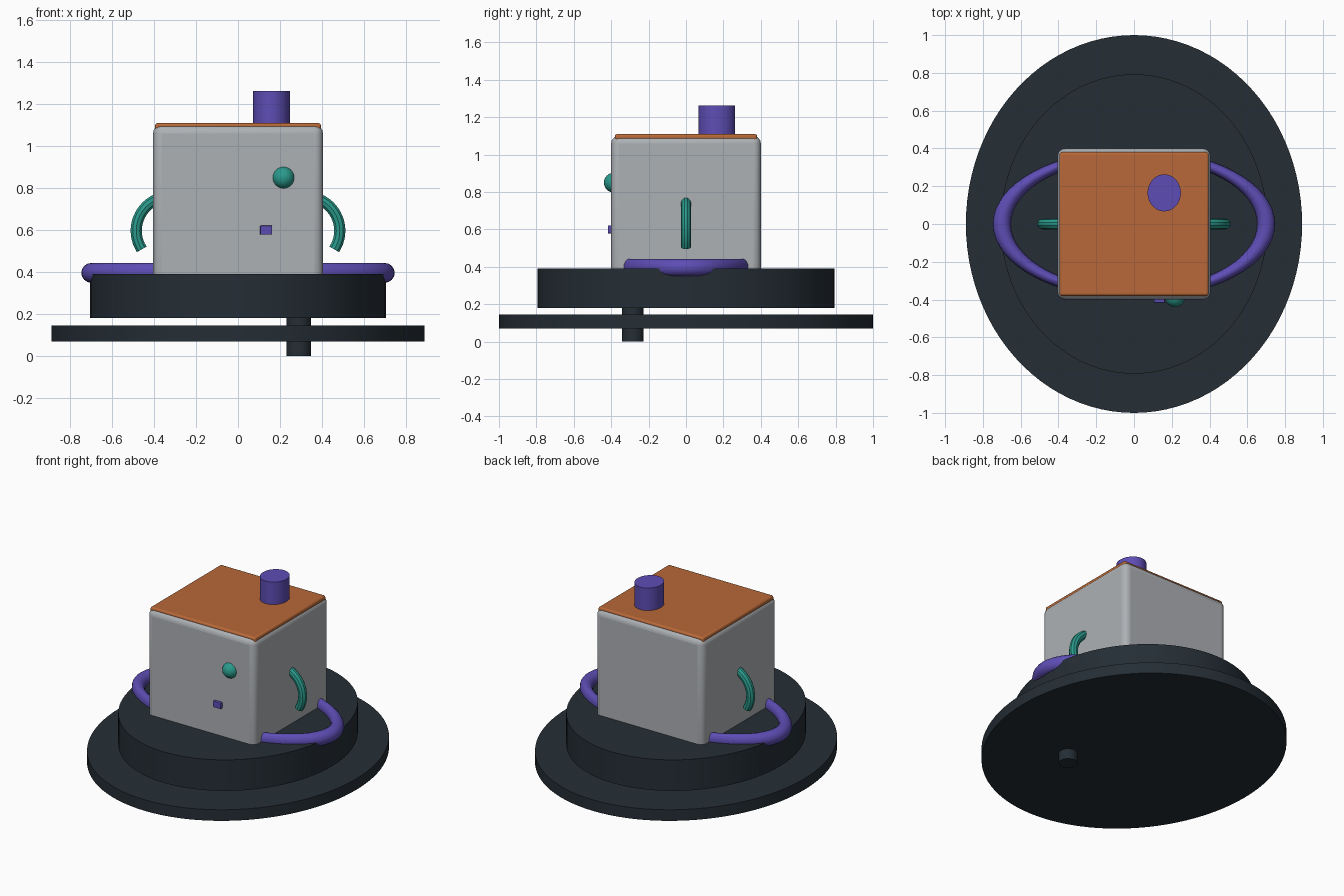
import bpy
import math
from mathutils import Matrix, Vector

cube = bpy.data.objects.get("Cube")
if cube:
    bpy.data.objects.remove(cube, do_unlink=True)


def material(name, rgb):
    m = bpy.data.materials.new(name)
    m.use_nodes = True
    m.diffuse_color = (*rgb, 1)
    m.node_tree.nodes["Principled BSDF"].inputs["Base Color"].default_value = (*rgb, 1)
    return m


slate = material("dark slate", (0.018, 0.027, 0.036))
grey = material("light grey", (0.42, 0.44, 0.46))
orange = material("burnt orange", (0.48, 0.14, 0.04))
purple = material("violet", (0.11, 0.075, 0.46))
teal = material("teal", (0.023, 0.32, 0.26))


def finish(name, mat, scale=(1, 1, 1)):
    """Name, size, colour and smooth the object just added."""
    ob = bpy.context.object
    ob.name = name
    ob.scale = scale
    bpy.ops.object.transform_apply(location=False, rotation=False, scale=True)
    ob.data.materials.append(mat)
    bpy.ops.object.shade_smooth_by_angle(angle=math.radians(35))
    return ob


def drum(name, mat, x, y, rx, ry, z0, z1, sides=64):
    bpy.ops.mesh.primitive_cylinder_add(vertices=sides, radius=1, depth=1,
                                        location=(x, y, (z0 + z1) / 2))
    return finish(name, mat, (rx, ry, z1 - z0))


def box(name, mat, centre, size, bevel, segments):
    bpy.ops.mesh.primitive_cube_add(size=1, location=centre)
    ob = finish(name, mat, size)
    mod = ob.modifiers.new("rounded edges", 'BEVEL')
    mod.width = bevel
    mod.segments = segments
    bpy.ops.object.modifier_apply(modifier=mod.name)
    bpy.ops.object.shade_smooth_by_angle(angle=math.radians(35))
    return ob


def arm(name, side):
    """Curved tube leaving the body and hooking down and outwards."""
    curve = bpy.data.curves.new(name, 'CURVE')
    curve.dimensions = '3D'
    curve.bevel_depth = 0.028
    curve.bevel_resolution = 3
    curve.use_fill_caps = True
    steps = 20
    spline = curve.splines.new('POLY')
    spline.points.add(steps)
    for i, point in enumerate(spline.points):
        a = math.radians(90 - 123 * i / steps)
        point.co = (side * (0.322 + 0.163 * math.cos(a)), 0,
                    0.597 + 0.163 * math.sin(a), 1)
    ob = bpy.data.objects.new(name, curve)
    bpy.context.collection.objects.link(ob)
    bpy.ops.object.select_all(action='DESELECT')
    ob.select_set(True)
    bpy.context.view_layer.objects.active = ob
    bpy.ops.object.convert(target='MESH')
    return finish(name, teal)


# Oval base, raised platform and the pin through them
drum("base_plate", slate, 0, 0, 0.89, 1.0, 0.07, 0.145, 96)
drum("platform", slate, 0, 0, 0.706, 0.793, 0.18, 0.39, 96)
drum("pin", slate, 0.29, -0.285, 0.058, 0.058, 0, 0.25, 32)

# Boxy body with its lid and chimney
box("body", grey, (0, 0, 0.70), (0.81, 0.80, 0.80), 0.04, 4)
box("lid", orange, (0, 0, 1.085), (0.79, 0.76, 0.05), 0.012, 3)
drum("chimney", purple, 0.16, 0.165, 0.088, 0.098, 1.05, 1.262, 48)

# Oval ring round the foot of the body
bpy.ops.mesh.primitive_torus_add(major_segments=64, minor_segments=16,
                                 major_radius=0.70, minor_radius=0.047,
                                 location=(0, 0, 0.396))
finish("ring", purple, (1, 0.53, 1))

# Face details
bpy.ops.mesh.primitive_uv_sphere_add(segments=32, ring_count=16, radius=0.053,
                                     location=(0.217, -0.386, 0.85))
finish("eye", teal)
box("button", purple, (0.134, -0.40, 0.60), (0.058, 0.036, 0.043), 0.004, 2)

# Arms
arm("left_arm", 1)
arm("right_arm", -1)
